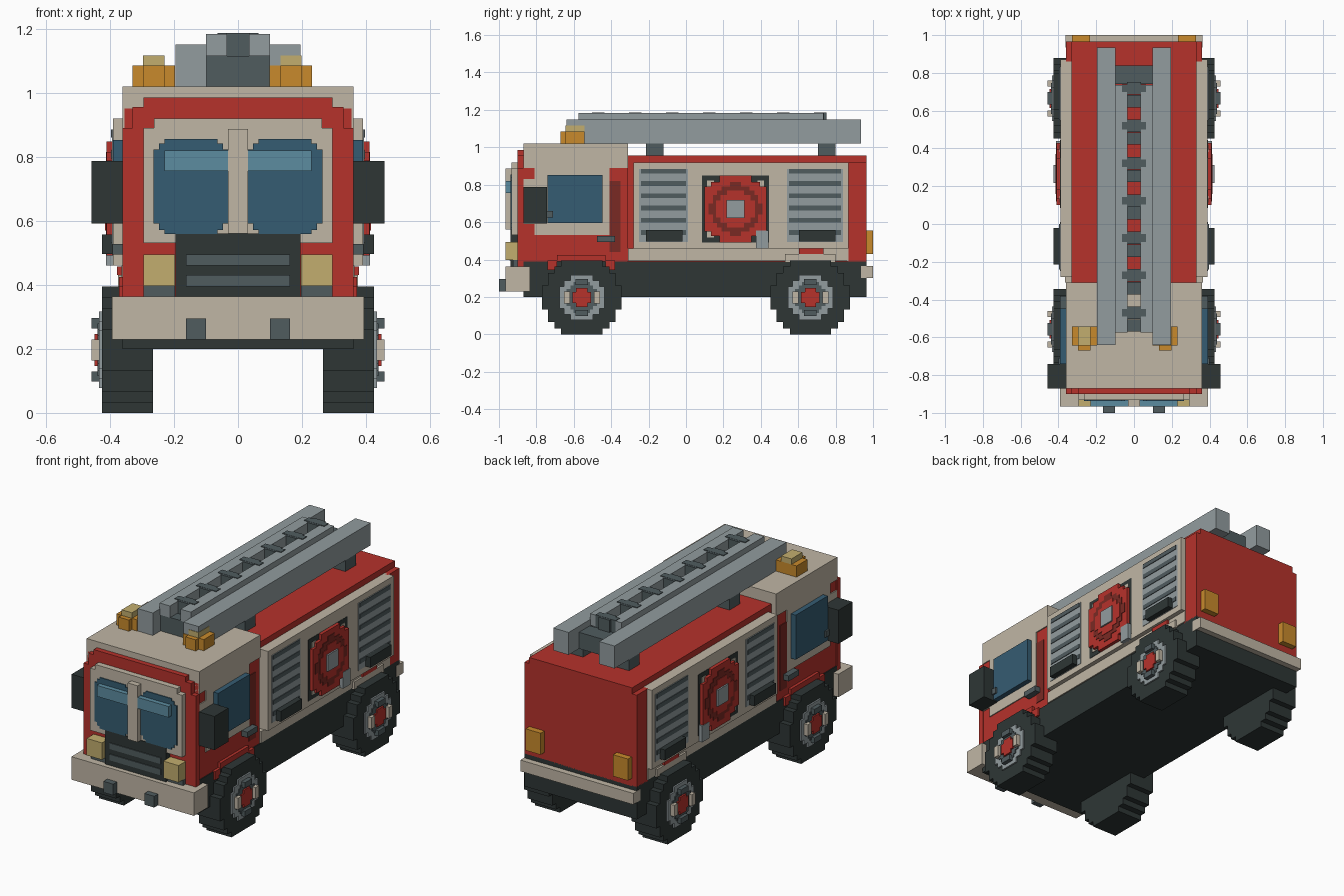
import bpy, bmesh, math
from mathutils import Vector

cube = bpy.data.objects.get("Cube")
if cube:
    bpy.data.objects.remove(cube, do_unlink=True)


def material(name, rgb):
    lin = [((c / 255 + 0.055) / 1.055) ** 2.4 for c in rgb] + [1.0]
    m = bpy.data.materials.new(name)
    m.use_nodes = True
    m.diffuse_color = lin
    m.node_tree.nodes["Principled BSDF"].inputs["Base Color"].default_value = lin
    return m


RED = material("red paint", (182, 50, 43))
DKRED = material("dark red", (122, 42, 36))
CREAM = material("cream", (192, 182, 165))
DARK = material("charcoal", (46, 54, 53))
GREY = material("light grey", (146, 156, 159))
STEEL = material("dark grey", (80, 92, 95))
GLASS = material("blue glass", (53, 92, 114))
SHINE = material("light blue", (92, 140, 160))
AMBER = material("amber", (200, 138, 44))
LAMP = material("pale yellow", (194, 174, 110))


def finish(name, bm, mat):
    bmesh.ops.recalc_face_normals(bm, faces=bm.faces[:])
    me = bpy.data.meshes.new(name)
    bm.to_mesh(me)
    bm.free()
    me.materials.append(mat)
    ob = bpy.data.objects.new(name, me)
    bpy.context.collection.objects.link(ob)
    return ob


def box(name, x, y, z, mat):
    """Box from three (low, high) ranges."""
    bm = bmesh.new()
    bmesh.ops.create_cube(bm, size=1)
    for v in bm.verts:
        v.co = Vector([r[0] if c < 0 else r[1] for c, r in zip(v.co, (x, y, z))])
    return finish(name, bm, mat)


def pair(name, x, y, z, mat):
    """The same box on the left (+x) and the right (-x)."""
    box("left_" + name, x, y, z, mat)
    box("right_" + name, (-x[1], -x[0]), y, z, mat)


def stepped(name, axis, centre, steps, depth, mat):
    """Prism with a staircase outline; steps are (half width, half height)."""
    quarter = []
    for i, (w, h) in enumerate(steps):
        if i:
            quarter.append((w, steps[i - 1][1]))
        quarter.append((w, h))
    pts = quarter + [(-a, b) for a, b in reversed(quarter)]
    pts += [(-a, -b) for a, b in quarter] + [(a, -b) for a, b in reversed(quarter)]
    bm = bmesh.new()
    place = (lambda a, b, d: (d, a, b)) if axis == "x" else (lambda a, b, d: (a, d, b))
    rings = [[bm.verts.new(place(centre[0] + a, centre[1] + b, d)) for a, b in pts] for d in depth]
    n = len(pts)
    bm.faces.new(rings[0])
    bm.faces.new(rings[1][::-1])
    for i in range(n):
        j = (i + 1) % n
        bm.faces.new((rings[0][i], rings[0][j], rings[1][j], rings[1][i]))
    return finish(name, bm, mat)


# Chassis and bumpers
box("chassis", (-.36, .36), (-.87, .965), (.2, .39), DARK)
box("front_bumper", (-.393, .393), (-.965, -.835), (.23, .363), CREAM)
pair("tow_hook", (.1, .163), (-1.0, -.96), (.23, .295), STEEL)
box("rear_bumper", (-.362, .362), (.935, 1.0), (.3, .365), CREAM)

# Cab shell and roof
box("cab", (-.355, .355), (-.87, -.31), (.36, .95), RED)
box("cab_roof", (-.361, .361), (-.87, -.31), (.89, 1.02), CREAM)
box("cab_front", (-.36, .36), (-.9, -.868), (.36, .89), RED)
box("cab_front_upper", (-.33, .33), (-.9, -.868), (.89, .955), RED)
box("cab_front_crown", (-.295, .295), (-.9, -.868), (.955, .985), RED)

# Windscreen
box("windscreen_frame", (-.295, .295), (-.933, -.9), (.53, .89), CREAM)
box("windscreen_frame_top", (-.263, .263), (-.933, -.9), (.888, .92), CREAM)
box("windscreen_pillar", (-.032, .032), (-.965, -.9), (.56, .887), CREAM)
for side, s in (("left", 1), ("right", -1)):
    stepped(side + "_windscreen", "y", (s * .147, .707),
            [(.117, .115), (.1, .135), (.083, .148)], (-.938, -.92), GLASS)
    a, b = sorted((s * .032, s * .23))
    box(side + "_windscreen_shine", (a, b), (-.965, -.93), (.756, .82), SHINE)

# Grille and headlights
box("grille", (-.195, .195), (-.938, -.89), (.36, .56), DARK)
for z in (.395, .46):
    box("grille_slat", (-.163, .163), (-.943, -.93), (z, z + .035), STEEL)
pair("headlight", (.197, .295), (-.965, -.9), (.397, .495), LAMP)
pair("headlight_base", (.197, .295), (-.925, -.9), (.36, .397), STEEL)

# Cab sides
pair("door_panel", (.35, .361), (-.81, -.41), (.53, .89), CREAM)
pair("door_panel_front", (.35, .361), (-.868, -.8), (.59, .83), CREAM)
pair("side_window", (.35, .391), (-.74, -.447), (.595, .853), GLASS)
pair("mirror", (.355, .458), (-.87, -.742), (.592, .787), DARK)
pair("mirror_arm", (.36, .4), (-.742, -.71), (.625, .66), STEEL)
pair("door_handle", (.35, .392), (-.475, -.38), (.495, .527), STEEL)
pair("door_seam", (.35, .359), (-.41, -.35), (.44, .82), DKRED)
pair("front_arch", (.35, .372), (-.69, -.43), (.39, .425), RED)
for y in (-.74, -.43):
    pair("front_arch_step", (.35, .372), (y, y + .05), (.345, .395), RED)

# Rear body
box("body", (-.33, .33), (-.31, .965), (.385, .955), RED)
pair("body_rear_corner", (.32, .36), (.86, .965), (.385, .92), RED)
pair("body_sill", (.32, .364), (-.31, .87), (.393, .46), CREAM)
pair("side_panel", (.32, .39), (-.28, .87), (.46, .92), CREAM)
pair("rear_arch", (.33, .375), (.53, .8), (.385, .43), CREAM)
pair("rear_arch_flash", (.35, .378), (.605, .735), (.43, .458), RED)
pair("tail_light", (.232, .328), (.935, 1.0), (.43, .555), AMBER)

# Side vents with lower boxes
for y0, y1 in ((-.25, .01), (.54, .84)):
    pair("vent", (.38, .393), (y0, y1), (.495, .885), GREY)
    for i in range(6):
        z = .532 + i * .0655
        pair("vent_slat", (.385, .397), (y0 + .01, y1 - .01), (z, z + .025), STEEL)
for y in (-.215, .605):
    pair("side_step", (.385, .425), (y, y + .195), (.497, .557), DARK)

# Round side badge with corner brackets
for side, s in (("left", 1), ("right", -1)):
    c = (.265, .67)

    def layer(name, steps, top, mat):
        stepped(side + "_" + name, "x", c, steps, (s * .38, s * top), mat)

    layer("badge_back", [(.18, .178)], .392, DARK)
    layer("badge_field", [(.165, .12), (.13, .145), (.085, .178)], .41, RED)
    layer("badge_ring", [(.145, .03), (.12, .075), (.1, .1), (.075, .12), (.03, .145)], .413, DKRED)
    layer("badge_inner", [(.105, .045), (.08, .075), (.045, .1)], .416, RED)
    layer("badge_centre", [(.048, .048)], .425, GREY)
    for dy in (-.137, .137):
        for dz in (-.137, .137):
            a, b = sorted((s * .38, s * .395))
            gap_y, gap_z = .265 + dy * .98, .67 + dz * .98
            box("badge_notch", (a, b), (gap_y - .018, gap_y + .018), (gap_z - .018, gap_z + .018), CREAM)
pair("hose_reel", (.38, .412), (.375, .44), (.46, .555), GREY)

# Wheels
TYRE = [(.213, .065), (.18, .13), (.147, .165), (.11, .197)]
for end, y in (("front", -.557), ("rear", .665)):
    for side, s in (("left", 1), ("right", -1)):
        n = end + "_" + side + "_"
        c = (y, .197)

        def disc(name, steps, d0, d1, mat):
            stepped(n + name, "x", c, steps, (s * d0, s * d1), mat)

        disc("tyre", TYRE, .265, .425, DARK)
        disc("rim", [(.12, .06), (.095, .09), (.06, .12)], .4, .434, GREY)
        disc("hub", [(.082, .045), (.06, .065), (.045, .082)], .4, .439, STEEL)
        disc("hub_cap", [(.05, .03), (.03, .05)], .4, .448, RED)
        a, b = sorted((s * .41, s * .458))
        for dy, dz, m in ((-.08, 0, CREAM), (.08, 0, CREAM), (0, -.083, STEEL), (0, .083, STEEL)):
            hy, hz = (.016, .033) if dy else (.033, .016)
            box(n + "lug", (a, b), (y + dy - hy, y + dy + hy), (.197 + dz - hz, .197 + dz + hz), m)

# Roof ladder: outer rails, raised inner rails, rungs and supports
pair("ladder_rail", (.098, .196), (-.64, .935), (1.02, 1.15), GREY)
pair("ladder_inner_rail", (.034, .1), (-.575, .735), (1.115, 1.183), GREY)
for y in (-.215, .705):
    pair("ladder_support", (.1, .195), (y, y + .095), (.95, 1.022), STEEL)
box("ladder_end_bar", (-.1, .1), (.74, .84), (1.02, 1.115), STEEL)
for i in range(7):
    y = -.47 + i * .198
    box("ladder_rung", (-.064, .064), (y - .02, y + .02), (1.1, 1.187), STEEL)
    box("ladder_rung_core", (-.036, .036), (y - .033, y + .033), (1.1, 1.186), STEEL)
    box("ladder_lower_rung", (-.1, .1), (y - .1, y - .035), (1.02, 1.114), STEEL)

# Roof beacons
for side, x in (("right", -.263), ("left", .165)):
    box(side + "_beacon", (x - .066, x + .066), (-.643, -.543), (1.018, 1.085), AMBER)
    box(side + "_beacon_front", (x - .033, x + .033), (-.67, -.64), (1.018, 1.085), AMBER)
    box(side + "_beacon_lamp", (x - .033, x + .033), (-.643, -.543), (1.08, 1.117), LAMP)
